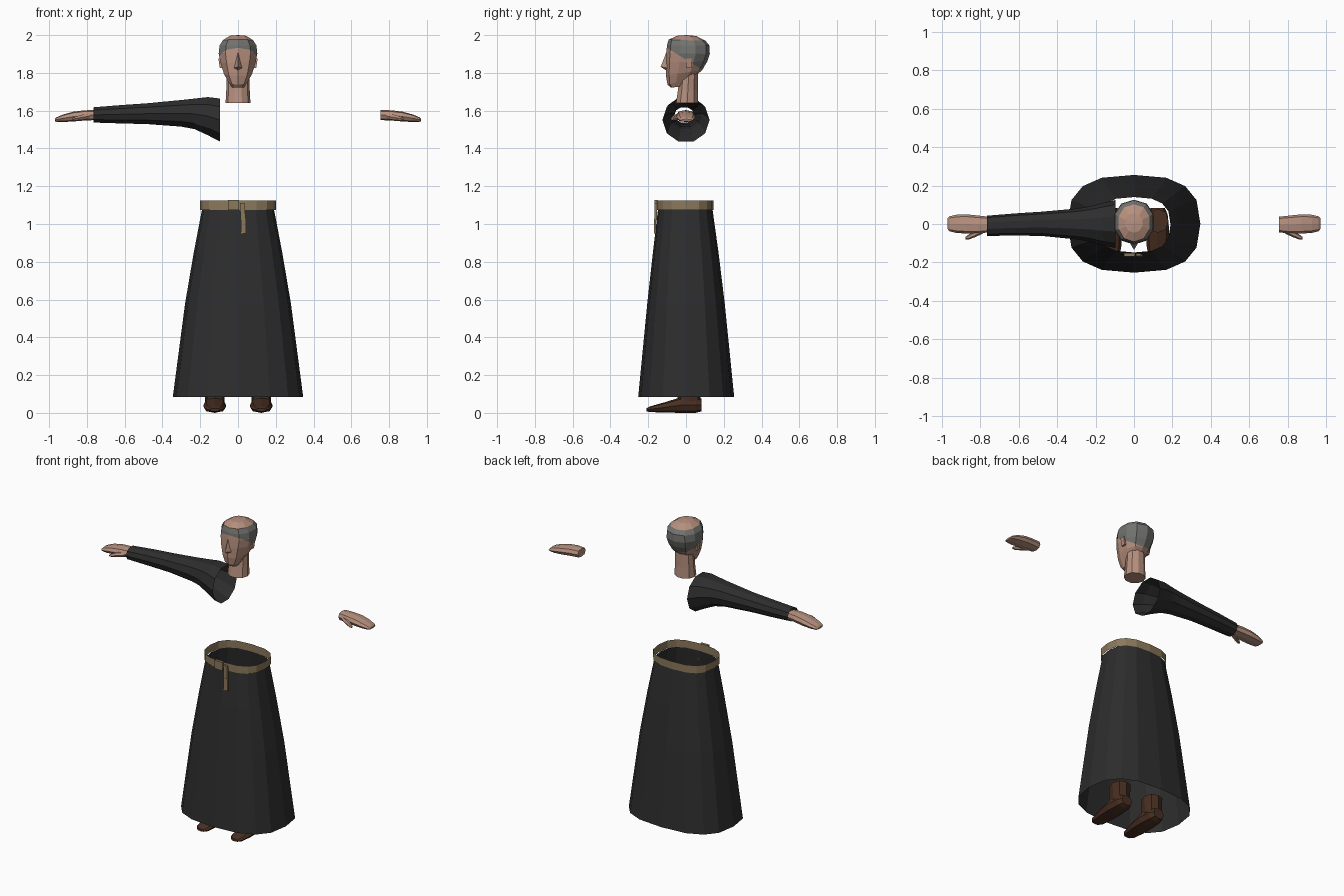
import bpy, bmesh, math
from mathutils import Vector

if "Cube" in bpy.data.objects:
    bpy.data.objects.remove(bpy.data.objects["Cube"])


def material(name, rgb):
    m = bpy.data.materials.new(name)
    m.diffuse_color = (*rgb, 1)
    m.use_nodes = True
    m.node_tree.nodes["Principled BSDF"].inputs["Base Color"].default_value = m.diffuse_color
    return m


SKIN = material("skin", (0.47, 0.28, 0.21))
CLOTH = material("black cloth", (0.026, 0.026, 0.026))
BELT = material("tan belt", (0.26, 0.19, 0.105))
LEATHER = material("brown leather", (0.065, 0.028, 0.016))
HAIR = material("grey hair", (0.17, 0.17, 0.16))


def finish(name, bm, *mats):
    bmesh.ops.recalc_face_normals(bm, faces=bm.faces)
    me = bpy.data.meshes.new(name)
    bm.to_mesh(me)
    bm.free()
    ob = bpy.data.objects.new(name, me)
    for m in mats:
        me.materials.append(m)
    bpy.context.collection.objects.link(ob)
    return ob


def oval(n, p=1.0):
    """Unit superellipse points, starting on the first axis."""
    pts = []
    for i in range(n):
        c, s = math.cos(2 * math.pi * i / n), math.sin(2 * math.pi * i / n)
        pts.append((math.copysign(abs(c) ** p, c), math.copysign(abs(s) ** p, s)))
    return pts


def loft(bm, rings, cap_start=False, cap_end=False):
    rows = [[bm.verts.new(co) for co in r] for r in rings]
    n = len(rows[0])
    for a, b in zip(rows, rows[1:]):
        for i in range(n):
            j = (i + 1) % n
            bm.faces.new((a[i], a[j], b[j], b[i]))
    if cap_start:
        bm.faces.new(rows[0])
    if cap_end:
        bm.faces.new(rows[-1])
    return rows


def ring_z(z, hx, y0, y1, n=16, p=1.0, cx=0):
    return [(cx + hx * a, (y0 + y1) / 2 + (y1 - y0) / 2 * b, z) for a, b in oval(n, p)]


def ring_x(x, y0, y1, z0, z1, n=10, p=1.0):
    return [(x, (y0 + y1) / 2 + (y1 - y0) / 2 * a, (z0 + z1) / 2 + (z1 - z0) / 2 * b)
            for a, b in oval(n, p)]


def ring_y(y, cx, hx, z0, z1, n=8, p=0.8):
    return [(cx + hx * a, y, (z0 + z1) / 2 + (z1 - z0) / 2 * b) for a, b in oval(n, p)]


def box(name, lo, hi, mat, lean=0.0):
    """Block whose bottom is shifted sideways by lean."""
    bm = bmesh.new()
    bmesh.ops.create_cube(bm, size=1)
    for v in bm.verts:
        v.co = Vector([l + (h - l) * (c + 0.5) for l, h, c in zip(lo, hi, v.co)])
        if v.co.z < (lo[2] + hi[2]) / 2:
            v.co.x += lean
    return finish(name, bm, mat)


# Skirt: open at both ends
bm = bmesh.new()
loft(bm, [ring_z(z, hx, y0, y1, 16, 0.75) for z, hx, y0, y1 in (
    (0.085, 0.345, -0.253, 0.255), (0.58, 0.28, -0.205, 0.205),
    (0.85, 0.234, -0.175, 0.172), (1.08, 0.19, -0.148, 0.14))])
finish("skirt", bm, CLOTH)

# Belt band, knot and hanging end
bm = bmesh.new()
loft(bm, [ring_z(z, 0.2, -0.155, 0.146, 16, 0.75) for z in (1.075, 1.125)])
finish("belt", bm, BELT)
box("belt_knot", (-0.052, -0.168, 1.073), (0.004, -0.15, 1.128), BELT)
box("belt_end_upper", (0.01, -0.167, 1.02), (0.036, -0.153, 1.11), BELT, 0.004)
box("belt_end_lower", (0.015, -0.169, 0.95), (0.043, -0.159, 1.03), BELT)

# Sleeve: flares to an open shoulder
bm = bmesh.new()
loft(bm, [ring_x(*r) for r in (
    (-0.765, -0.062, 0.043, 1.535, 1.62), (-0.62, -0.06, 0.055, 1.53, 1.632),
    (-0.48, -0.062, 0.064, 1.526, 1.642), (-0.3, -0.08, 0.08, 1.512, 1.66),
    (-0.23, -0.092, 0.092, 1.498, 1.668), (-0.16, -0.112, 0.11, 1.465, 1.677),
    (-0.095, -0.125, 0.125, 1.43, 1.67))])
finish("sleeve", bm, CLOTH)

# Hands with thumbs, mirrored
for side, name in ((-1, "right"), (1, "left")):
    bm = bmesh.new()
    loft(bm, [ring_x(side * x, *r, 8, 0.75) for x, *r in (
        (0.755, -0.043, 0.038, 1.55, 1.603), (0.81, -0.05, 0.044, 1.548, 1.602),
        (0.87, -0.05, 0.05, 1.543, 1.595), (0.925, -0.046, 0.048, 1.54, 1.58),
        (0.96, -0.038, 0.04, 1.541, 1.565), (0.97, -0.025, 0.03, 1.544, 1.555))],
         True, True)
    finish(name + "_hand", bm, SKIN)
    bm = bmesh.new()
    loft(bm, [ring_x(side * x, *r, 6) for x, *r in (
        (0.785, -0.05, -0.015, 1.555, 1.588), (0.83, -0.07, -0.035, 1.548, 1.58),
        (0.86, -0.081, -0.055, 1.547, 1.57), (0.875, -0.08, -0.066, 1.55, 1.562))],
         True, True)
    finish(name + "_thumb", bm, SKIN)

# Shoes with ankle shafts, mirrored
for side, name in ((-1, "right"), (1, "left")):
    cx = side * 0.123
    bm = bmesh.new()
    loft(bm, [ring_y(y, cx, *r) for y, *r in (
        (-0.21, 0.025, 0.008, 0.024), (-0.185, 0.045, 0.004, 0.036),
        (-0.11, 0.058, 0.002, 0.057), (-0.03, 0.06, 0.0, 0.082),
        (0.05, 0.052, 0.0, 0.085), (0.082, 0.038, 0.008, 0.075))], True, True)
    loft(bm, [ring_z(z, h, -0.045, 0.078, 8, 0.8, cx)
              for z, h in ((0.06, 0.052), (0.17, 0.056))], True, True)
    finish(name + "_shoe", bm, LEATHER)

# Neck
bm = bmesh.new()
loft(bm, [ring_z(z, hx, y0, y1, 10) for z, hx, y0, y1 in (
    (1.64, 0.066, -0.056, 0.068), (1.71, 0.062, -0.045, 0.065),
    (1.80, 0.06, -0.035, 0.065))], True, True)
finish("neck", bm, SKIN)

# Head: tilted rings given as half width, front y, front z, back y, back z
bm = bmesh.new()
rings = []
for hx, yf, zf, yb, zb in (
        (0.034, -0.08, 1.722, -0.02, 1.728), (0.052, -0.098, 1.738, 0.04, 1.775),
        (0.078, -0.106, 1.785, 0.086, 1.815), (0.098, -0.107, 1.855, 0.112, 1.86),
        (0.107, -0.104, 1.905, 0.126, 1.9), (0.102, -0.101, 1.945, 0.124, 1.945),
        (0.083, -0.092, 1.976, 0.103, 1.97), (0.045, -0.045, 1.997, 0.055, 1.995)):
    rings.append([(hx * a, (yf + yb) / 2 + (yb - yf) / 2 * b,
                   (zf + zb) / 2 + (zb - zf) / 2 * b)
                  for b, a in oval(10, 0.9)])
rows = loft(bm, rings, True)
crown = bm.verts.new((0, 0.005, 2.0))
for i in range(10):
    bm.faces.new((rows[-1][i], rows[-1][(i + 1) % 10], crown))
# Hairline slopes down from the brow to the nape; the crown stays bald
hairline = Vector((0, 0.62, 1))
bmesh.ops.bisect_plane(bm, geom=bm.verts[:] + bm.edges[:] + bm.faces[:],
                       plane_co=(0, 0, 1.87), plane_no=hairline)
for f in bm.faces:
    c = f.calc_center_median()
    if (c - Vector((0, 0, 1.87))).dot(hairline) > 0 and c.z < 1.978:
        f.material_index = 1
finish("head", bm, SKIN, HAIR)

# Nose: a wedge running down from the brow
bm = bmesh.new()
top, tip, base, l, r = [bm.verts.new(v) for v in (
    (0, -0.1, 1.92), (0, -0.134, 1.832), (0, -0.1, 1.81),
    (-0.026, -0.092, 1.825), (0.026, -0.092, 1.825))]
for f in ((top, l, tip), (top, tip, r), (tip, l, base), (tip, base, r),
          (top, base, l), (top, r, base)):
    bm.faces.new(f)
finish("nose", bm, SKIN)

# Ears: small plates on each side of the head
for side, name in ((-1, "right"), (1, "left")):
    x = side * 0.098
    box(name + "_ear", (x - 0.006, 0.0, 1.825), (x + 0.006, 0.028, 1.875), SKIN, -side * 0.008)
